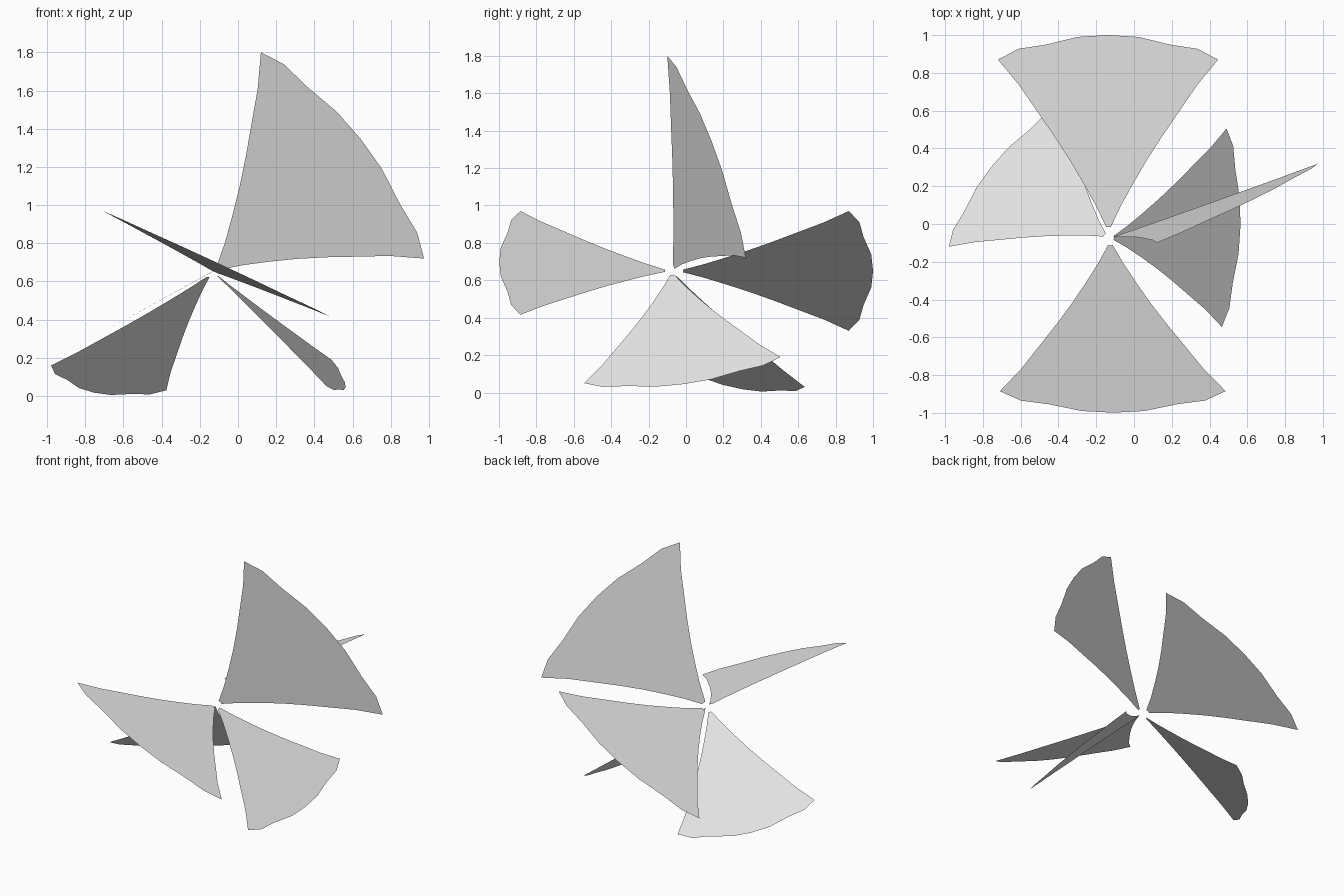
import bpy
import bmesh
from mathutils import Vector

cube = bpy.data.objects.get("Cube")
if cube:
    bpy.data.objects.remove(cube, do_unlink=True)

# One plain grey for every blade
grey = bpy.data.materials.new("light_grey")
grey.use_nodes = True
colour = (0.8, 0.8, 0.8, 1)
grey.diffuse_color = colour
grey.node_tree.nodes["Principled BSDF"].inputs["Base Color"].default_value = colour

# Bulged outer rim, as weights of the two corner directions, mirrored about the middle
half_rim = [(1, 0), (0.94, 0.123), (0.83, 0.257), (0.705, 0.428)]
rim = half_rim + [(0.572, 0.572)] + [(b, a) for a, b in reversed(half_rim)]

# Side edge: distance along the edge, and how far it bows inwards
side = [(0.02, 0), (0.13, 0.016), (0.25, 0.025), (0.38, 0.031), (0.52, 0.031),
        (0.67, 0.026), (0.83, 0.021), (1, 0)]


def blade(name, root, corner_a, corner_b):
    """Flat fan-shaped sheet from a narrow root to two outer corners."""
    root = Vector(root)
    u, v = Vector(corner_a) - root, Vector(corner_b) - root
    bm = bmesh.new()
    rows = []
    for t, bow in side:
        rows.append([bm.verts.new(root + u * (a * t + b * bow) + v * (a * bow + b * t))
                     for a, b in rim])
    for low, high in zip(rows, rows[1:]):
        for i in range(len(rim) - 1):
            bm.faces.new((low[i], low[i + 1], high[i + 1], high[i]))
    # Upper side faces up
    bm.normal_update()
    if sum(f.normal.z for f in bm.faces) < 0:
        bmesh.ops.reverse_faces(bm, faces=bm.faces[:])
    mesh = bpy.data.meshes.new(name)
    bm.to_mesh(mesh)
    bm.free()
    mesh.materials.append(grey)
    obj = bpy.data.objects.new(name, mesh)
    bpy.context.collection.objects.link(obj)


# Five blades spreading from a common centre
blade("back_blade", (-0.135, -0.035, 0.65), (-0.72, 0.87, 0.33), (0.445, 0.87, 0.97))
blade("front_blade", (-0.125, -0.095, 0.65), (-0.71, -0.885, 0.97), (0.485, -0.885, 0.415))
blade("top_blade", (-0.115, -0.07, 0.66), (0.12, -0.10, 1.80), (0.975, 0.32, 0.72))
blade("lower_right_blade", (-0.145, -0.065, 0.635), (-0.98, -0.12, 0.16), (-0.375, 0.635, 0.03))
blade("lower_left_blade", (-0.12, -0.075, 0.64), (0.49, 0.505, 0.19), (0.465, -0.545, 0.05))
